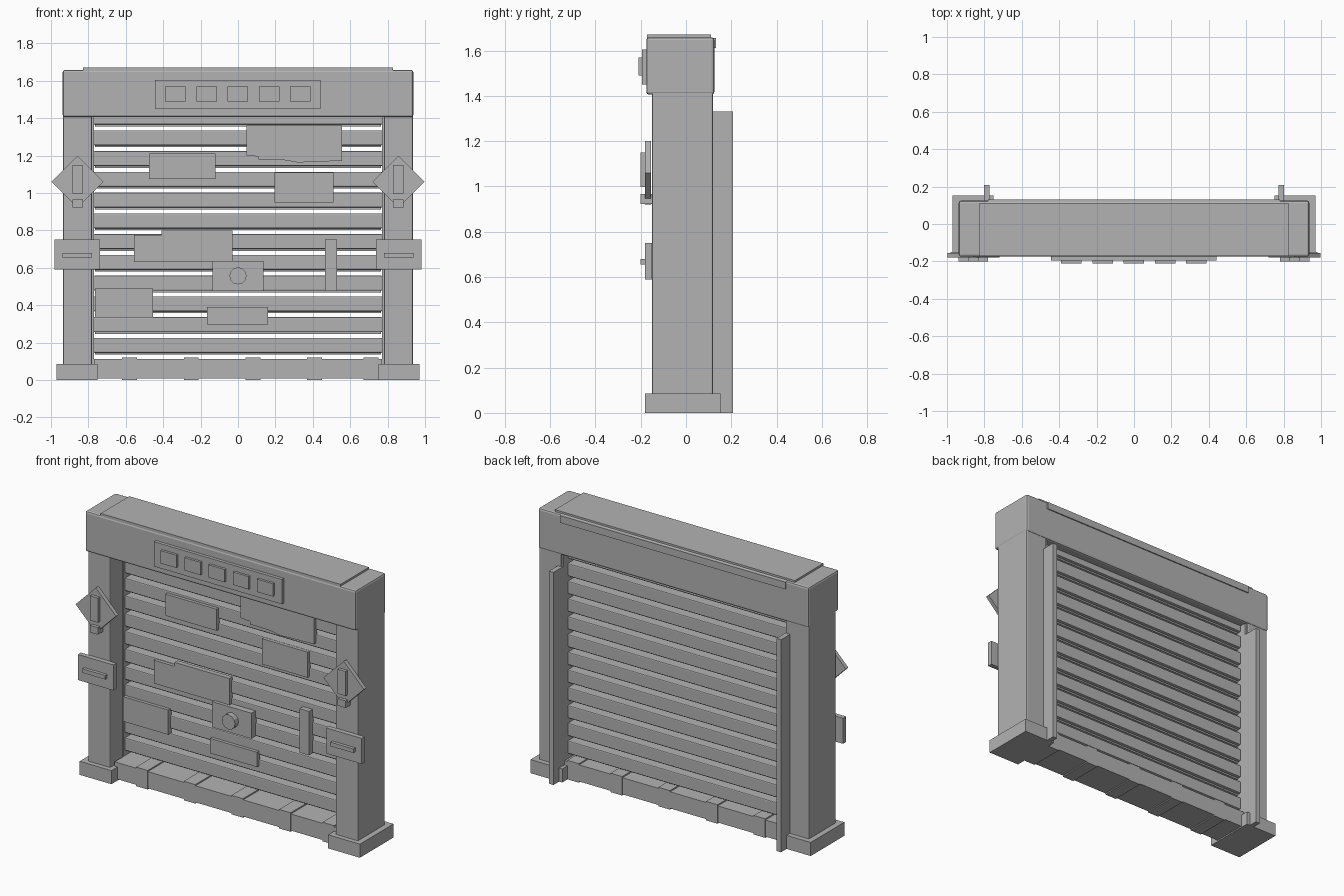
import bpy, bmesh, math
from mathutils import Matrix, Vector

if "Cube" in bpy.data.objects:
    bpy.data.objects.remove(bpy.data.objects["Cube"])

grey = bpy.data.materials.new("plain_grey")
grey.diffuse_color = (0.45, 0.45, 0.45, 1)
grey.use_nodes = True
grey.node_tree.nodes["Principled BSDF"].inputs["Base Color"].default_value = grey.diffuse_color


def finish(name, bm, bevel=0.0):
    me = bpy.data.meshes.new(name)
    bmesh.ops.recalc_face_normals(bm, faces=bm.faces)
    bm.to_mesh(me)
    bm.free()
    me.materials.append(grey)
    ob = bpy.data.objects.new(name, me)
    bpy.context.collection.objects.link(ob)
    if bevel:
        mod = ob.modifiers.new("bevel", 'BEVEL')
        mod.width = bevel
        mod.segments = 2
    return ob


def box(name, x, y, z, bevel=0.0, turn=0.0):
    """Box from (min, max) ranges, optionally turned about its y axis."""
    mid = Vector([(a + b) / 2 for a, b in (x, y, z)])
    size = [b - a for a, b in (x, y, z)]
    bm = bmesh.new()
    bmesh.ops.create_cube(bm, size=1, matrix=Matrix.Translation(mid)
                          @ Matrix.Rotation(turn, 4, 'Y') @ Matrix.Diagonal((*size, 1)))
    return finish(name, bm, bevel)


def pair(name, x, y, z, bevel=0.0, turn=0.0):
    """The same box on the left and on the right; x is given for the right."""
    box(name + "_right", x, y, z, bevel, turn)
    box(name + "_left", (-x[1], -x[0]), y, z, bevel, turn)


def profile(name, pts, y):
    """Outline in x and z, extruded along y."""
    bm = bmesh.new()
    face = bm.faces.new([bm.verts.new((px, y[0], pz)) for px, pz in pts])
    ext = bmesh.ops.extrude_face_region(bm, geom=[face])
    bmesh.ops.translate(bm, vec=(0, y[1] - y[0], 0),
                        verts=[v for v in ext["geom"] if isinstance(v, bmesh.types.BMVert)])
    return finish(name, bm)


# Frame: pillars, inner guides, feet and rear rails
pair("pillar", (0.78, 0.935), (-0.15, 0.12), (0.05, 1.45), 0.008)
pair("inner_guide", (0.77, 0.79), (-0.03, 0.11), (0.05, 1.42))
pair("foot", (0.75, 0.97), (-0.18, 0.152), (0, 0.085))
pair("rear_rail", (0.772, 0.803), (0.11, 0.208), (0, 1.33))

# Lintel with a raised lid
box("lintel", (-0.937, 0.937), (-0.175, 0.125), (1.405, 1.658), 0.012)
box("lid", (-0.83, 0.83), (-0.172, 0.11), (1.64, 1.67))
box("lid_back_strip", (-0.78, 0.78), (0.1, 0.132), (1.61, 1.655))

# Shutter slats, each with a thin lip underneath
for i in range(12):
    top = 0.225 + i * 0.111
    box(f"slat_{i + 1}", (-0.772, 0.772), (-0.02, 0.07), (top - 0.08, top), 0.006)
    box(f"slat_lip_{i + 1}", (-0.765, 0.765), (0.0, 0.05), (top - 0.09, top - 0.078))

# Sill with slightly proud joints
box("sill", (-0.77, 0.77), (-0.12, 0.1), (0.008, 0.112))
for i, x in enumerate((-0.58, -0.25, 0.08, 0.41, 0.71)):
    box(f"sill_joint_{i + 1}", (x - 0.04, x + 0.04), (-0.122, 0.102), (0.001, 0.12))

# Control panel on the lintel
box("button_panel", (-0.445, 0.44), (-0.195, -0.17), (1.45, 1.605))
for i in range(5):
    x = -0.335 + i * 0.167
    box(f"square_button_{i + 1}", (x - 0.055, x + 0.055), (-0.21, -0.19), (1.49, 1.57))

# Diamond signs and handle plates on the pillars
side = 0.14 / math.sqrt(2)
pair("diamond_sign", (0.858 - side, 0.858 + side), (-0.18, -0.155),
     (1.06 - side, 1.06 + side), turn=math.pi / 4)
pair("sign_bar", (0.83, 0.885), (-0.2, -0.175), (0.997, 1.15))
pair("sign_dot", (0.83, 0.885), (-0.2, -0.15), (0.922, 0.966))
pair("handle_plate", (0.737, 0.982), (-0.18, -0.15), (0.59, 0.75))
pair("handle_bar", (0.78, 0.938), (-0.2, -0.175), (0.655, 0.68))

# Patches fixed to the slats
patch_y = (-0.04, -0.01)
for i, (x, z) in enumerate((((-0.475, -0.12), (1.075, 1.21)),
                            ((0.195, 0.51), (0.95, 1.11)),
                            ((-0.765, -0.455), (0.335, 0.49)),
                            ((-0.165, 0.16), (0.297, 0.39)))):
    box(f"patch_{i + 1}", x, patch_y, z)
profile("torn_patch", [(0.045, 1.36), (0.045, 1.2), (0.11, 1.195), (0.11, 1.178), (0.25, 1.175),
                       (0.32, 1.163), (0.555, 1.172), (0.555, 1.36)], patch_y)
profile("stepped_patch", [(-0.555, 0.63), (-0.03, 0.63), (-0.03, 0.8), (-0.41, 0.8),
                          (-0.41, 0.775), (-0.555, 0.775)], patch_y)

# Lock with a round knob, and an upright handle
box("lock_plate", (-0.137, 0.135), (-0.06, -0.01), (0.475, 0.635))
bm = bmesh.new()
bmesh.ops.create_cone(bm, cap_ends=True, segments=12, radius1=0.046, radius2=0.046, depth=0.04,
                      matrix=Matrix.Translation((0, -0.075, 0.557)) @ Matrix.Rotation(math.pi / 2, 4, 'X'))
finish("lock_knob", bm)
box("upright_handle", (0.465, 0.53), (-0.055, -0.01), (0.475, 0.75))
